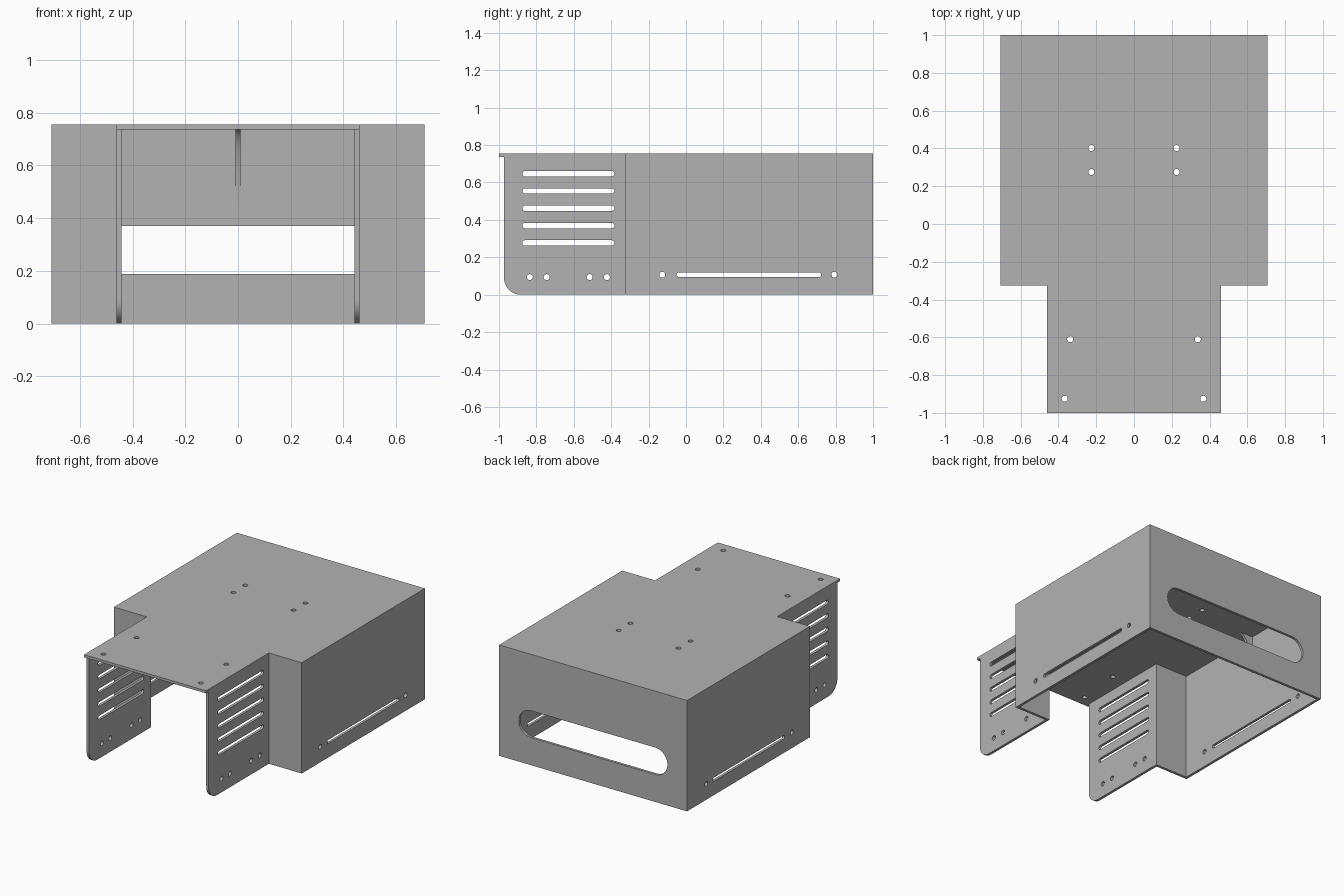
import bpy
from math import pi, cos, sin
from mathutils import Matrix, Vector

old = bpy.data.objects.get("Cube")
if old:
    bpy.data.objects.remove(old, do_unlink=True)

# Main sizes
T = 0.018                      # sheet thickness
H = 0.755                      # overall height
WIDE, NARROW = 0.708, 0.46     # half widths of body and front bay
FRONT, STEP, BACK = -1.0, -0.325, 1.0
UNDER = H - T                  # underside of the top sheet

grey = bpy.data.materials.new("plain grey")
grey.use_nodes = True
COLOUR = (0.45, 0.45, 0.45, 1)
grey.diffuse_color = COLOUR
grey.node_tree.nodes["Principled BSDF"].inputs["Base Color"].default_value = COLOUR


def rect(u0, u1, v0, v1):
    return [(u0, v0), (u1, v0), (u1, v1), (u0, v1)]


def slot(u0, u1, v, r, n=12):
    """Stadium outline; equal ends give a round hole."""
    right = [(u1 - r + r * cos(a), v + r * sin(a))
             for a in (pi * i / n - pi / 2 for i in range(n + 1))]
    left = [(u0 + r + r * cos(a), v + r * sin(a))
            for a in (pi * i / n + pi / 2 for i in range(n + 1))]
    if u1 - u0 <= 2 * r + 1e-6:
        right, left = right[:-1], left[:-1]
    return right + left


def hole(u, v, r=0.016):
    return slot(u - r, u + r, v, r)


# Sheet directions: local u, v and normal
FLAT = ((1, 0, 0), (0, 1, 0), (0, 0, 1))
SIDE = ((0, 1, 0), (0, 0, 1), (1, 0, 0))
FACE = ((1, 0, 0), (0, 0, 1), (0, -1, 0))


def sheet(name, outlines, axes, centre):
    """Filled outline with cut-outs, given sheet thickness."""
    curve = bpy.data.curves.new(name, "CURVE")
    curve.dimensions = "2D"
    curve.fill_mode = "BOTH"
    curve.extrude = T / 2
    for points in outlines:
        spline = curve.splines.new("POLY")
        spline.points.add(len(points) - 1)
        for p, (u, v) in zip(spline.points, points):
            p.co = (u, v, 0, 1)
        spline.use_cyclic_u = True
    temp = bpy.data.objects.new(name + " outline", curve)
    bpy.context.collection.objects.link(temp)
    bpy.context.view_layer.update()
    mesh = bpy.data.meshes.new_from_object(
        temp.evaluated_get(bpy.context.evaluated_depsgraph_get()))
    bpy.data.objects.remove(temp, do_unlink=True)
    mesh.transform(Matrix.Translation(centre) @ Matrix(axes).transposed().to_4x4())
    mesh.name = name
    mesh.materials.clear()
    mesh.materials.append(grey)
    obj = bpy.data.objects.new(name, mesh)
    bpy.context.collection.objects.link(obj)
    bpy.ops.object.select_all(action="DESELECT")
    obj.select_set(True)
    bpy.context.view_layer.objects.active = obj
    bpy.ops.object.shade_smooth_by_angle(angle=pi / 6)
    return obj


# Stepped top sheet with mounting holes
half = [(NARROW, FRONT), (NARROW, STEP), (WIDE, STEP), (WIDE, BACK)]
outline = half + [(-x, y) for x, y in reversed(half)]
mounts = [(0.226, 0.402), (0.226, 0.275), (0.338, -0.61), (0.367, -0.925)]
sheet("top_sheet", [outline] + [hole(s * x, y) for x, y in mounts for s in (-1, 1)],
      FLAT, (0, 0, H - T / 2))

# Back wall with its long opening
sheet("back_wall", [rect(-WIDE, WIDE, 0, UNDER), slot(-0.56, 0.56, 0.279, 0.0915, 24)],
      FACE, (0, BACK - T / 2, 0))

# Vent plate outline with a rounded lower front corner
R, LIP = 0.09, FRONT + 0.027
corner = [(LIP + R - R * cos(a), R - R * sin(a)) for a in (pi / 2 * i / 12 for i in range(13))]
vent_outline = [(LIP, UNDER)] + corner + [(STEP + T, 0), (STEP + T, UNDER)]
vents = [slot(-0.875, -0.383, 0.277 + 0.0925 * i, 0.0145) for i in range(5)]
vent_holes = [hole(y, 0.094) for y in (-0.835, -0.745, -0.515, -0.423)]

# Gusset profile: reach from the wall against height, concave edge
REACH, DROP = 0.1, 0.32


def gusset(direction):
    arc = [(direction * REACH * (1 - sin(a)), UNDER - DROP * (1 - cos(a)))
           for a in (pi / 2 * i / 12 for i in range(13))]
    return [(0, UNDER)] + arc


for s, label in ((1, "left"), (-1, "right")):
    sheet(label + "_side_wall",
          [rect(STEP, BACK - T, 0, UNDER), slot(-0.05, 0.722, 0.107, 0.0125),
           hole(-0.127, 0.107), hole(0.793, 0.107)],
          SIDE, (s * (WIDE - T / 2), 0, 0))
    sheet(label + "_vent_plate", [vent_outline] + vents + vent_holes,
          SIDE, (s * (NARROW - T / 2), 0, 0))
    sheet(label + "_front_wing",
          [rect(*sorted((s * NARROW, s * (WIDE - T))), 0, UNDER)],
          FACE, (0, STEP + T / 2, 0))
    sheet(label + "_gusset", [gusset(-s)], FACE,
          (s * (WIDE - T), (STEP + BACK) / 2, 0))

sheet("back_gusset", [gusset(-1)], SIDE, (0, BACK - T, 0))
